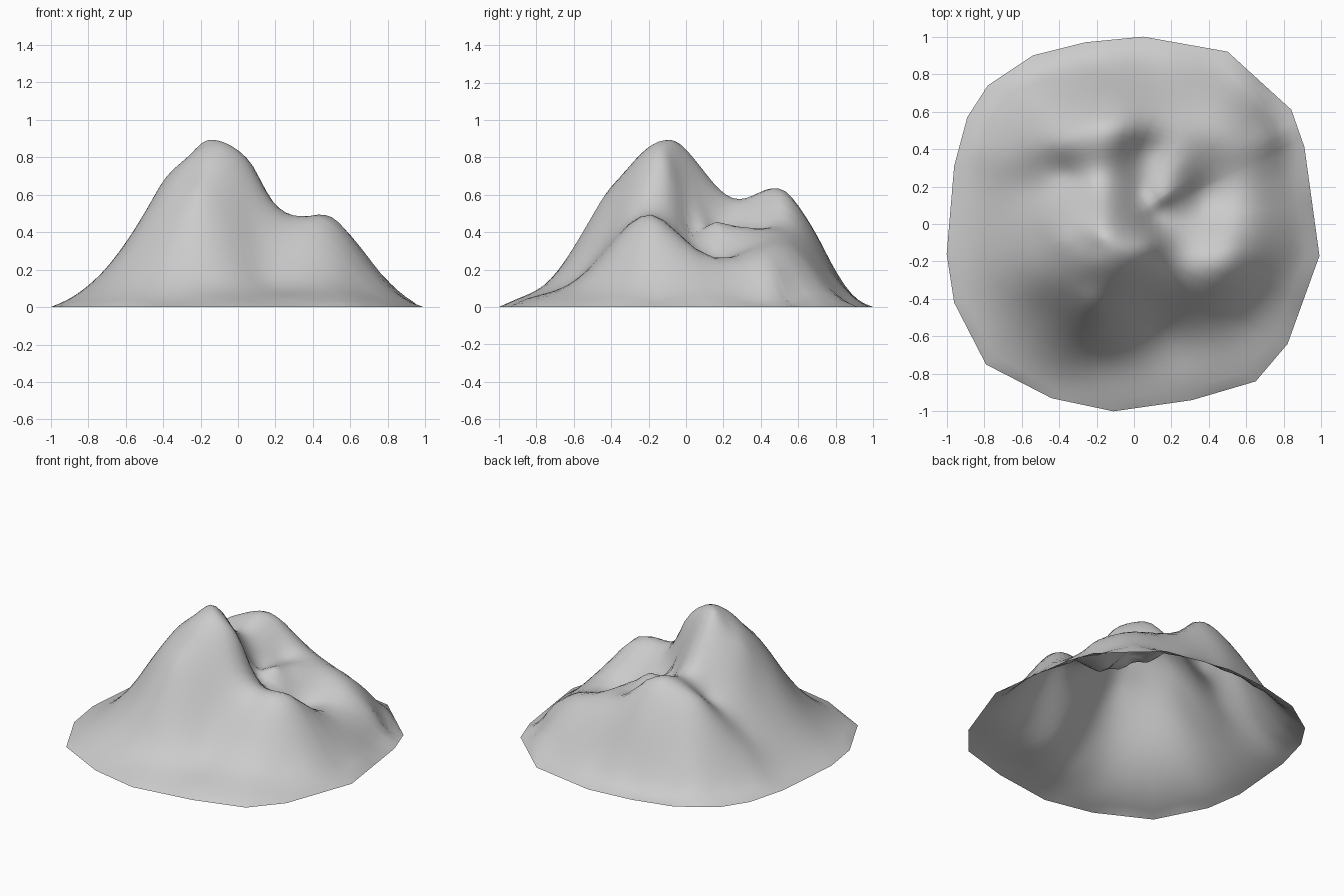
import bpy, bmesh, math
from mathutils import Vector

old = bpy.data.objects.get("Cube")
if old:
    bpy.data.objects.remove(old)

# Outline of the foot of the mountain, counterclockwise
RIM = [(.99, -.17), (.91, .41), (.84, .61), (.5, .92), (.05, 1), (-.26, .97),
       (-.54, .9), (-.78, .74), (-.89, .57), (-.96, .31), (-1, -.16), (-.96, -.42),
       (-.79, -.75), (-.44, -.93), (-.11, -1), (.31, -.94), (.65, -.84), (.82, -.64)]

# Ridge and valley lines (x, y, height)
summit_ridge = [(-.17, -.06, .887), (-.06, -.08, .855), (.08, -.1, .735), (.18, -.16, .57),
                (.29, -.19, .49), (.44, -.2, .495), (.52, -.19, .47), (.7, -.2, .25)]
north_ridge = [(-.15, .0, .84), (-.14, .1, .71), (-.14, .2, .6), (-.15, .31, .575),
               (-.14, .42, .62), (-.15, .53, .62), (-.15, .62, .51), (-.15, .7, .38),
               (-.15, .82, .15), (-.03, .51, .58), (.1, .53, .46)]
west_spur = [(-.3, .46, .59), (-.41, .43, .53), (-.56, .41, .36), (-.7, .34, .2)]
west_flank = [(-.27, -.09, .8), (-.4, -.08, .67), (-.5, -.08, .49), (-.6, -.1, .34),
              (-.72, -.1, .19), (-.34, .07, .64), (-.35, .26, .46), (-.58, .2, .29),
              (-.5, -.27, .47), (-.62, -.28, .29)]
front_face = [(-.19, -.13, .863), (-.2, -.2, .83), (-.25, -.32, .69), (-.21, -.42, .617),
              (-.19, -.6, .32), (-.18, -.72, .15), (-.37, -.32, .6), (-.5, -.45, .31),
              (.1, -.42, .395), (.24, -.42, .33), (.14, -.58, .165), (.42, -.34, .4),
              (.44, -.5, .205), (.65, -.45, .13)]
east_bowl = [(.12, .02, .42), (.04, .17, .42), (.07, .4, .42), (.16, .15, .455),
             (.22, .05, .36), (.24, .32, .42), (.37, .14, .25), (.4, .35, .33),
             (.54, .0, .35), (.6, .2, .25), (.55, .42, .31), (.45, .5, .345),
             (.25, .53, .4), (.77, .2, .13)]
back_face = [(.5, .65, .23), (.2, .75, .22), (-.5, .7, .19), (.72, .47, .17)]


def kernel(dx, dy):
    r2 = dx * dx + dy * dy
    return r2 * math.log(r2) if r2 > 1e-12 else 0.0


def solve(rows):
    """Gaussian elimination with pivoting on an augmented matrix."""
    n = len(rows)
    for i in range(n):
        p = max(range(i, n), key=lambda k: abs(rows[k][i]))
        rows[i], rows[p] = rows[p], rows[i]
        for k in range(i + 1, n):
            f = rows[k][i] / rows[i][i]
            if f:
                rows[k] = [a - f * b for a, b in zip(rows[k], rows[i])]
    out = [0.0] * n
    for i in reversed(range(n)):
        rest = sum(rows[i][k] * out[k] for k in range(i + 1, n))
        out[i] = (rows[i][n] - rest) / rows[i][i]
    return out


# Smooth sheet stretched over the lines, with a flared foot
points = (summit_ridge + north_ridge + west_spur + west_flank + front_face
          + east_bowl + back_face)
for x, y in RIM:
    points += [(x, y, 0), (x * .9, y * .9, .045)]
matrix = [[kernel(x - a, y - b) for a, b, c in points] + [1, x, y, z] for x, y, z in points]
for basis in (lambda p: 1, lambda p: p[0], lambda p: p[1]):
    matrix.append([basis(p) for p in points] + [0] * 4)
*weights, base, slope_x, slope_y = solve(matrix)


def height(x, y):
    z = base + slope_x * x + slope_y * y
    z += sum(w * kernel(x - p[0], y - p[1]) for w, p in zip(weights, points))
    return max(z, 0.0)


# Rings of faces spreading from the summit to the foot, open underneath
RINGS, SPLIT = 30, 4
centre = Vector(summit_ridge[0][:2])
outline = []
for i, a in enumerate(RIM):
    b = RIM[(i + 1) % len(RIM)]
    outline += [Vector(a).lerp(Vector(b), s / SPLIT) for s in range(SPLIT)]

bm = bmesh.new()
top = bm.verts.new((*centre, height(*centre)))
previous = None
for r in range(1, RINGS + 1):
    ring = []
    for edge in outline:
        p = centre.lerp(edge, r / RINGS)
        ring.append(bm.verts.new((p.x, p.y, height(*p) if r < RINGS else 0)))
    for i in range(len(ring)):
        j = (i + 1) % len(ring)
        if previous:
            bm.faces.new((previous[i], ring[i], ring[j], previous[j]))
        else:
            bm.faces.new((top, ring[i], ring[j]))
    previous = ring
for face in bm.faces:
    face.smooth = True
mesh = bpy.data.meshes.new("mountain")
bm.to_mesh(mesh)
bm.free()

# Grey stone colour
stone = bpy.data.materials.new("grey stone")
stone.use_nodes = True
colour = (.6, .6, .6, 1)
stone.diffuse_color = colour
stone.node_tree.nodes["Principled BSDF"].inputs["Base Color"].default_value = colour
mesh.materials.append(stone)

mountain = bpy.data.objects.new("mountain", mesh)
bpy.context.collection.objects.link(mountain)
